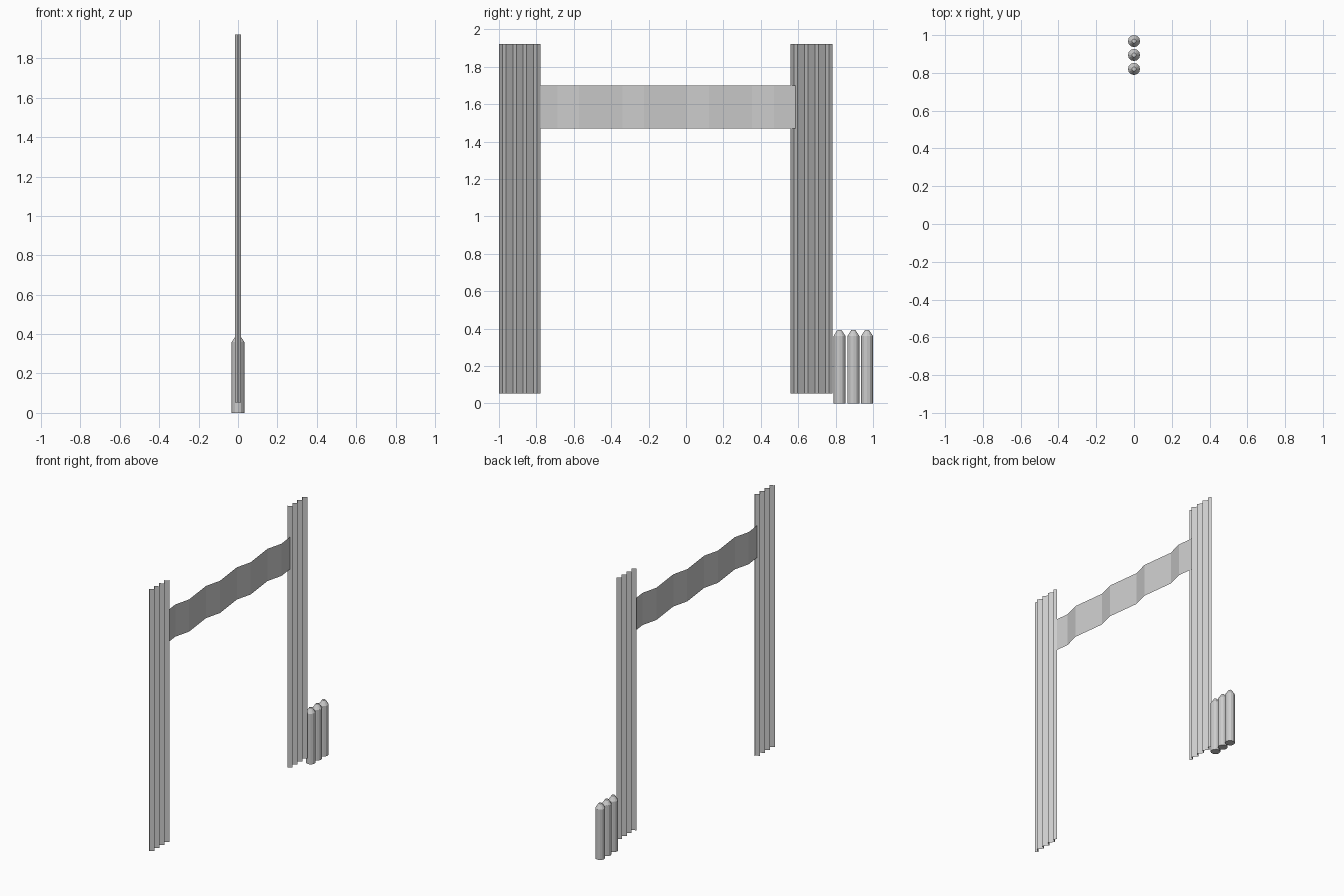
import bpy, bmesh, math

if "Cube" in bpy.data.objects:
    bpy.data.objects.remove(bpy.data.objects["Cube"])

AMP = 0.0167    # depth of the folds


def make_object(name, bm):
    mesh = bpy.data.meshes.new(name)
    bm.to_mesh(mesh)
    bm.free()
    obj = bpy.data.objects.new(name, mesh)
    bpy.context.collection.objects.link(obj)
    return obj


def folded_sheet(name, y0, y1, z0, z1, waves=4, per_wave=3):
    """Thin open sheet running along y, folded in x by a coarse wave."""
    bm = bmesh.new()
    n = waves * per_wave
    columns = []
    for i in range(n + 1):
        x = -AMP * math.sin(2 * math.pi * i / per_wave)
        y = y0 + (y1 - y0) * i / n
        columns.append([bm.verts.new((x, y, z)) for z in (z0, z1)])
    for a, b in zip(columns, columns[1:]):
        bm.faces.new((a[0], b[0], b[1], a[1]))
    return make_object(name, bm)


def post(name, y, profile, sides=12):
    """Round post lathed from (radius, z) pairs, capped at both ends."""
    bm = bmesh.new()
    rings = []
    for r, z in profile:
        rings.append([bm.verts.new((r * math.cos(2 * math.pi * k / sides),
                                    y + r * math.sin(2 * math.pi * k / sides), z))
                      for k in range(sides)])
    for a, b in zip(rings, rings[1:]):
        for k in range(sides):
            j = (k + 1) % sides
            bm.faces.new((a[k], a[j], b[j], b[k]))
    bm.faces.new(rings[0][::-1])
    bm.faces.new(rings[-1])
    return make_object(name, bm)


# Two side curtains
folded_sheet("curtain_left", -1.0, -0.778, 0.053, 1.922)
folded_sheet("curtain_right", 0.56, 0.782, 0.053, 1.922)

# Valance across the top
folded_sheet("valance", -0.803, 0.585, 1.47, 1.70)

# Three short posts with tapered tips
for i, y in enumerate((0.821, 0.895, 0.968)):
    post(f"post_{i + 1}", y, [(0.032, 0.0), (0.032, 0.36), (0.011, 0.392)])
